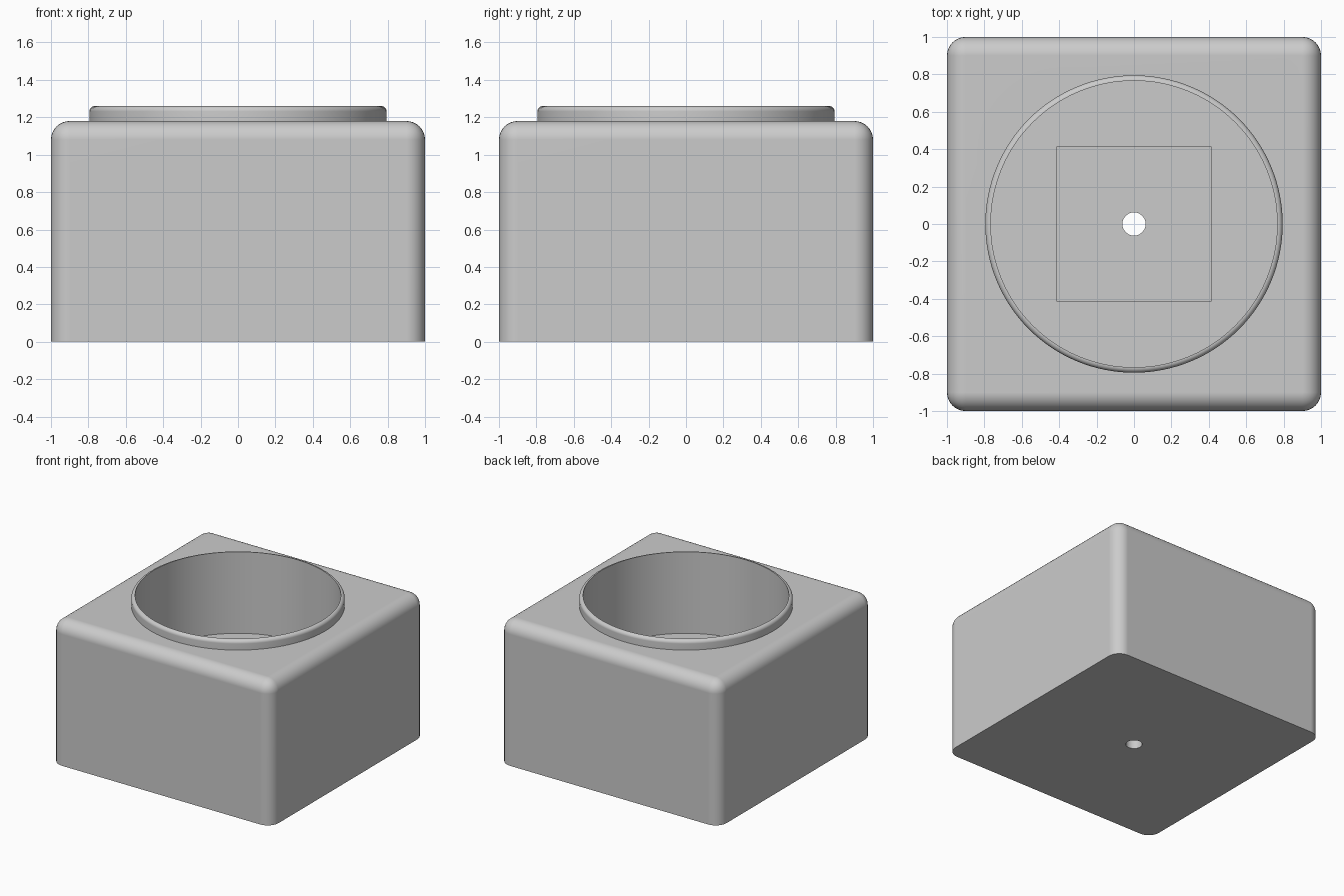
import bpy
import bmesh
import math
from mathutils import Matrix

old = bpy.data.objects.get("Cube")
if old:
    bpy.data.objects.remove(old, do_unlink=True)

grey = bpy.data.materials.new("plain grey")
grey.use_nodes = True
colour = (0.6, 0.6, 0.6, 1.0)
grey.diffuse_color = colour
grey.node_tree.nodes["Principled BSDF"].inputs["Base Color"].default_value = colour


def finish(name, bm):
    mesh = bpy.data.meshes.new(name)
    bm.to_mesh(mesh)
    bm.free()
    mesh.materials.append(grey)
    obj = bpy.data.objects.new(name, mesh)
    bpy.context.collection.objects.link(obj)
    return obj


def round_edges(bm, edges, radius, segments):
    bmesh.ops.bevel(bm, geom=edges, offset=radius, segments=segments,
                    profile=0.5, affect='EDGES', clamp_overlap=True)


def box(name, size, z0, z1, radius=0, round_top=False):
    bm = bmesh.new()
    place = Matrix.Translation((0, 0, (z0 + z1) / 2)) @ Matrix.Diagonal((size, size, z1 - z0, 1))
    bmesh.ops.create_cube(bm, size=1, matrix=place)
    if radius:
        edges = []
        for e in bm.edges:
            a, b = (v.co.z for v in e.verts)
            upright = abs(a - b) > 0.01
            at_top = min(a, b) > z1 - 0.01
            if upright or (round_top and at_top):
                edges.append(e)
        round_edges(bm, edges, radius, 8)
    return finish(name, bm)


def cylinder(name, radius, z0, z1, sides, top_radius=0):
    bm = bmesh.new()
    bmesh.ops.create_cone(bm, cap_ends=True, segments=sides, radius1=radius,
                          radius2=radius, depth=z1 - z0,
                          matrix=Matrix.Translation((0, 0, (z0 + z1) / 2)))
    if top_radius:
        edges = [e for e in bm.edges if min(v.co.z for v in e.verts) > z1 - 0.001]
        round_edges(bm, edges, top_radius, 5)
    return finish(name, bm)


def combine(target, tool, operation):
    mod = target.modifiers.new(tool.name, 'BOOLEAN')
    mod.operation = operation
    mod.solver = 'EXACT'
    mod.object = tool
    bpy.context.view_layer.objects.active = target
    bpy.ops.object.modifier_apply(modifier=mod.name)
    bpy.data.objects.remove(tool, do_unlink=True)


# Rounded block with a flat base
body = box("holder_body", 2.0, 0, 1.18, 0.1, round_top=True)

# Raised collar, round well, square pocket and drilled hole
combine(body, cylinder("collar", 0.795, 1.0, 1.26, 128, 0.028), 'UNION')
combine(body, cylinder("round_well", 0.766, 0.59, 1.5, 128), 'DIFFERENCE')
combine(body, box("square_pocket", 0.83, 0.25, 0.9, 0.008), 'DIFFERENCE')
combine(body, cylinder("drain_hole", 0.062, -0.2, 0.5, 48), 'DIFFERENCE')

# Smooth fillets, crisp rims and flat faces
bpy.ops.object.select_all(action='DESELECT')
body.select_set(True)
bpy.context.view_layer.objects.active = body
bpy.ops.object.shade_smooth_by_angle(angle=math.radians(30))
normals = body.modifiers.new("flat_face_normals", 'WEIGHTED_NORMAL')
normals.keep_sharp = True
